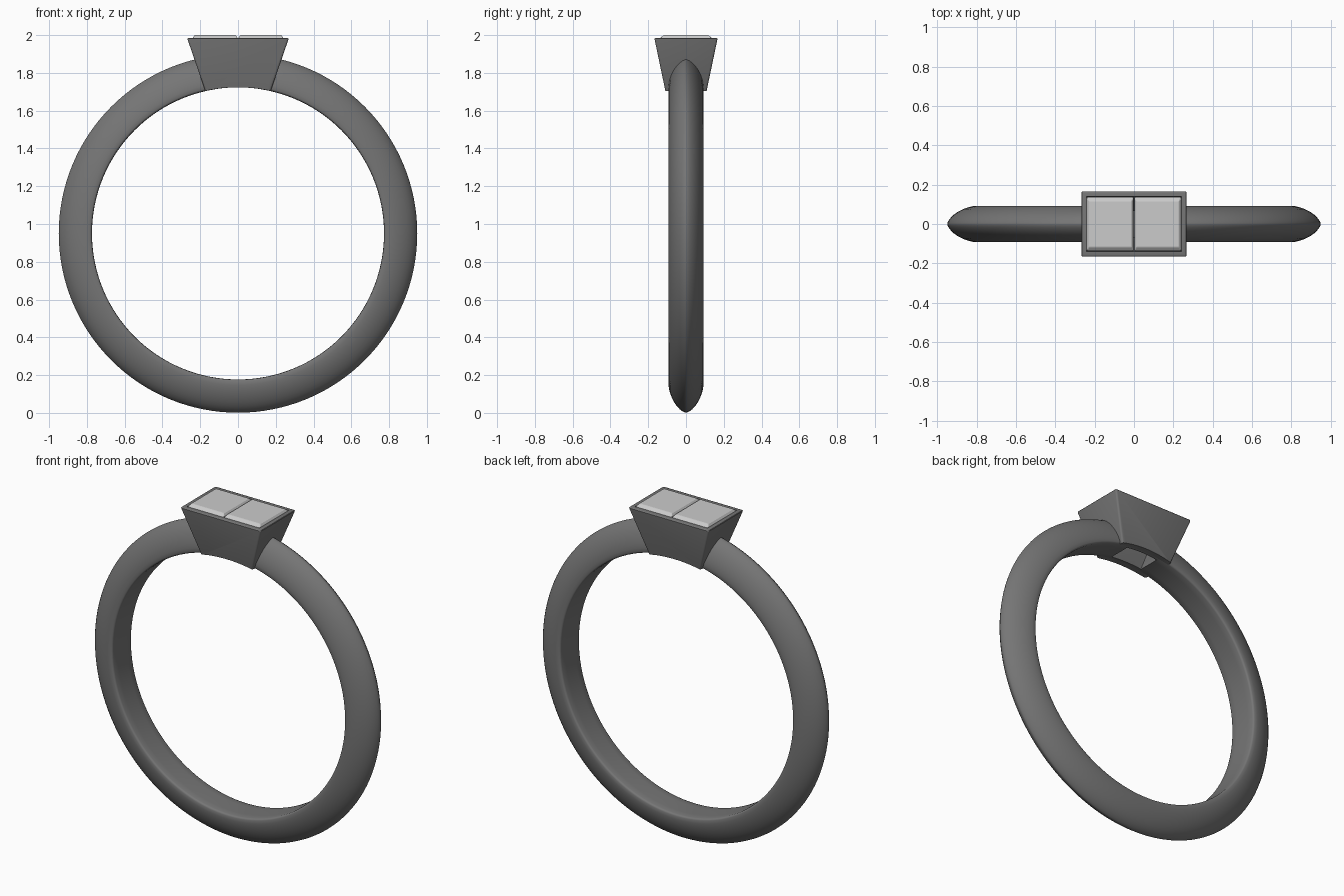
import bpy, bmesh, math

if "Cube" in bpy.data.objects:
    bpy.data.objects.remove(bpy.data.objects["Cube"])

CZ, R_OUT, R_IN = 0.95, 0.949, 0.773


def material(name, v):
    m = bpy.data.materials.new(name)
    m.diffuse_color = (v, v, v, 1)
    m.use_nodes = True
    m.node_tree.nodes["Principled BSDF"].inputs["Base Color"].default_value = m.diffuse_color
    return m


def make_object(name, bm, mat=None):
    bmesh.ops.recalc_face_normals(bm, faces=bm.faces)
    me = bpy.data.meshes.new(name)
    bm.to_mesh(me)
    bm.free()
    ob = bpy.data.objects.new(name, me)
    bpy.context.collection.objects.link(ob)
    if mat:
        me.materials.append(mat)
    return ob


def rect_stack(name, levels, cx=0, mat=None):
    """Closed solid through stacked rectangles given as (half x, half y, z)."""
    bm = bmesh.new()
    loops = [[bm.verts.new((cx + sx * hx, sy * hy, z))
              for sx, sy in ((-1, -1), (1, -1), (1, 1), (-1, 1))] for hx, hy, z in levels]
    for a, b in zip(loops, loops[1:]):
        for i in range(4):
            j = (i + 1) % 4
            bm.faces.new((a[i], a[j], b[j], b[i]))
    bm.faces.new(loops[0][::-1])
    bm.faces.new(loops[-1])
    return make_object(name, bm, mat)


def cut(ob, cutter):
    m = ob.modifiers.new("cut", 'BOOLEAN')
    m.operation, m.object, m.solver = 'DIFFERENCE', cutter, 'EXACT'
    bpy.context.view_layer.objects.active = ob
    bpy.ops.object.modifier_apply(modifier=m.name)


def smooth(ob, angle=35):
    bpy.ops.object.select_all(action='DESELECT')
    ob.select_set(True)
    bpy.context.view_layer.objects.active = ob
    bpy.ops.object.shade_smooth_by_angle(angle=math.radians(angle))


metal = material("metal", 0.18)
crystal = material("crystal", 0.9)

# Band: domed outside, flat inside with softened edges
half = [(R_IN, 0), (R_IN, 0.045), (0.774, 0.082), (0.777, 0.089), (0.784, 0.0925), (0.803, 0.0925),
        (0.823, 0.090), (0.846, 0.084), (0.87, 0.075), (0.895, 0.062), (0.915, 0.048),
        (0.931, 0.033), (0.942, 0.018), (0.9475, 0.007), (R_OUT, 0)]
profile = half + [(r, -y) for r, y in half[-2:0:-1]]
bm = bmesh.new()
N = 128
rings = []
for k in range(N):
    t = 2 * math.pi * k / N
    rings.append([bm.verts.new((r * math.sin(t), y, CZ - r * math.cos(t))) for r, y in profile])
for k in range(N):
    a, b = rings[k], rings[(k + 1) % N]
    for i in range(len(profile)):
        j = (i + 1) % len(profile)
        bm.faces.new((a[i], a[j], b[j], b[i]))
band = make_object("band", bm, metal)

# Tapered bezel with softened edges
bezel = rect_stack("bezel", [(0.165, 0.104, 1.68), (0.27, 0.168, 1.986)], mat=metal)
bev = bezel.modifiers.new("soft", 'BEVEL')
bev.width, bev.segments = 0.01, 3
bpy.context.view_layer.objects.active = bezel
bpy.ops.object.modifier_apply(modifier="soft")

# Cutters: hollow of the bezel and the finger hole
hollow = rect_stack("hollow_cutter", [(0.095, 0.058, 1.6), (0.105, 0.066, 1.72),
                                      (0.242, 0.14, 1.96), (0.242, 0.14, 2.05)])
bm = bmesh.new()
bmesh.ops.create_cone(bm, cap_ends=True, segments=N, radius1=R_IN + 0.001,
                      radius2=R_IN + 0.001, depth=1)
for v in bm.verts:
    v.co = (v.co.x, v.co.z, CZ - v.co.y)
finger = make_object("finger_cutter", bm)
cut(band, hollow)
cut(bezel, hollow)
cut(bezel, finger)
for c in (hollow, finger):
    bpy.data.objects.remove(c)
smooth(band, 50)
smooth(bezel)

# Two square-cut stones: pavilion, girdle, crown and flat table
for name, s in (("stone_left", -1), ("stone_right", 1)):
    stone = rect_stack(name, [(0.012, 0.014, 1.82), (0.075, 0.082, 1.88), (0.1195, 0.137, 1.962),
                              (0.1195, 0.137, 1.985), (0.109, 0.118, 2.0)], s * 0.121, crystal)
    bev = stone.modifiers.new("soft", 'BEVEL')
    bev.width, bev.segments = 0.003, 1
